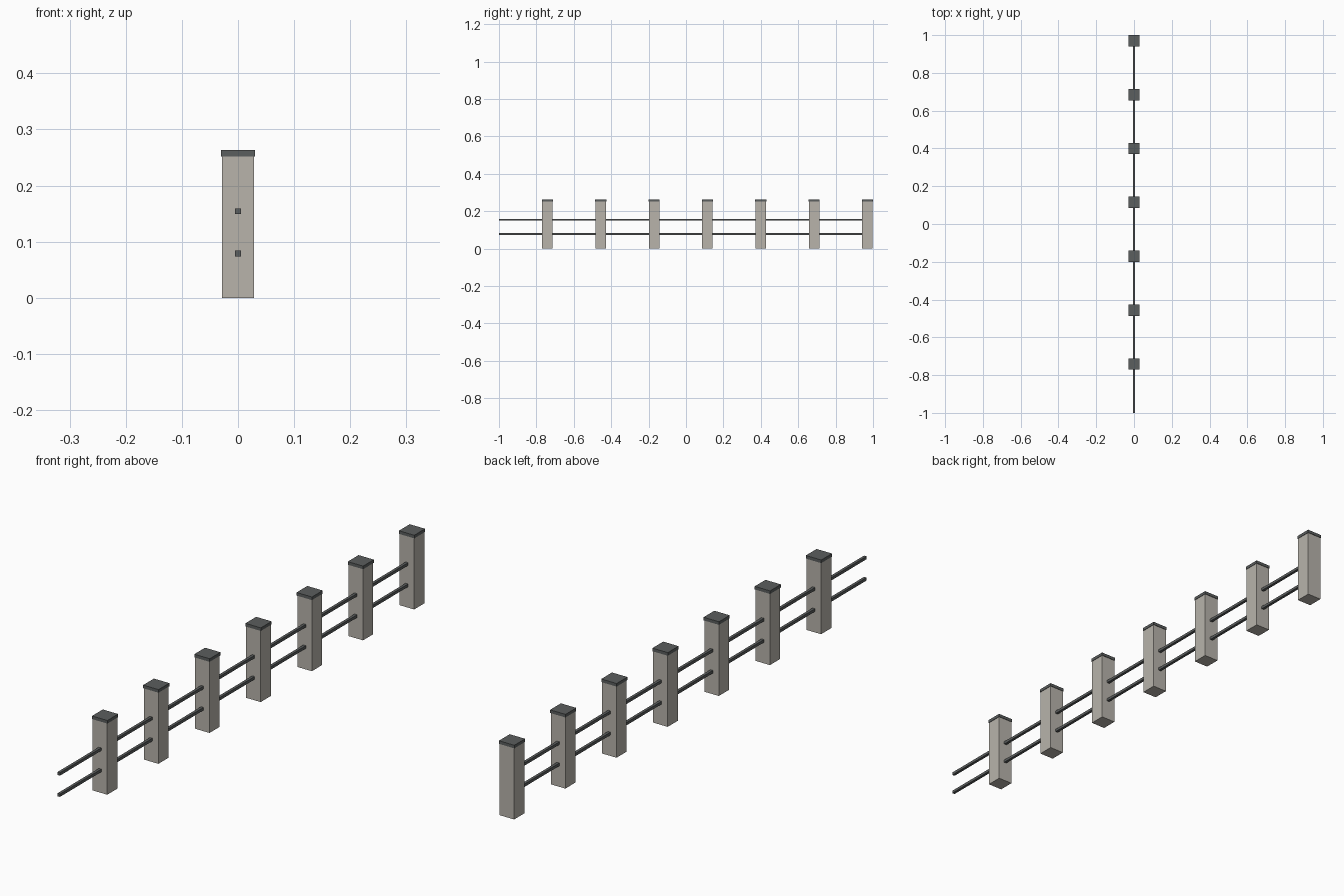
import bpy

if "Cube" in bpy.data.objects:
    bpy.data.objects.remove(bpy.data.objects["Cube"])


def material(name, color):
    m = bpy.data.materials.new(name)
    m.diffuse_color = (*color, 1.0)
    m.use_nodes = True
    m.node_tree.nodes["Principled BSDF"].inputs["Base Color"].default_value = m.diffuse_color
    return m


stone = material("warm grey stone", (0.48, 0.455, 0.41))
dark = material("dark grey metal", (0.105, 0.112, 0.112))


def box(name, lo, hi, mat):
    """Axis-aligned box between two corners."""
    bpy.ops.mesh.primitive_cube_add(
        size=1, location=[(a + b) / 2 for a, b in zip(lo, hi)])
    ob = bpy.context.object
    ob.name = name
    ob.scale = [b - a for a, b in zip(lo, hi)]
    bpy.ops.object.transform_apply(location=False, rotation=False, scale=True)
    ob.data.materials.append(mat)
    return ob


POSTS, SPACING, LAST_Y = 7, 0.2852, 0.97
POST_HALF, CAP_HALF, RAIL_HALF = 0.0283, 0.03, 0.005
POST_TOP, CAP_TOP = 0.252, 0.263

# Posts with slightly overhanging flat caps
for i in range(POSTS):
    y = LAST_Y - i * SPACING
    box(f"post_{i + 1}", (-POST_HALF, y - POST_HALF, 0),
        (POST_HALF, y + POST_HALF, POST_TOP), stone)
    box(f"post_cap_{i + 1}", (-CAP_HALF, y - CAP_HALF, POST_TOP),
        (CAP_HALF, y + CAP_HALF, CAP_TOP), dark)

# Two square rails running through the posts, overhanging at the front end
for name, z in (("lower_rail", 0.079), ("upper_rail", 0.154)):
    box(name, (-RAIL_HALF, -1.0, z - RAIL_HALF),
        (RAIL_HALF, LAST_Y - 0.02, z + RAIL_HALF), dark)
